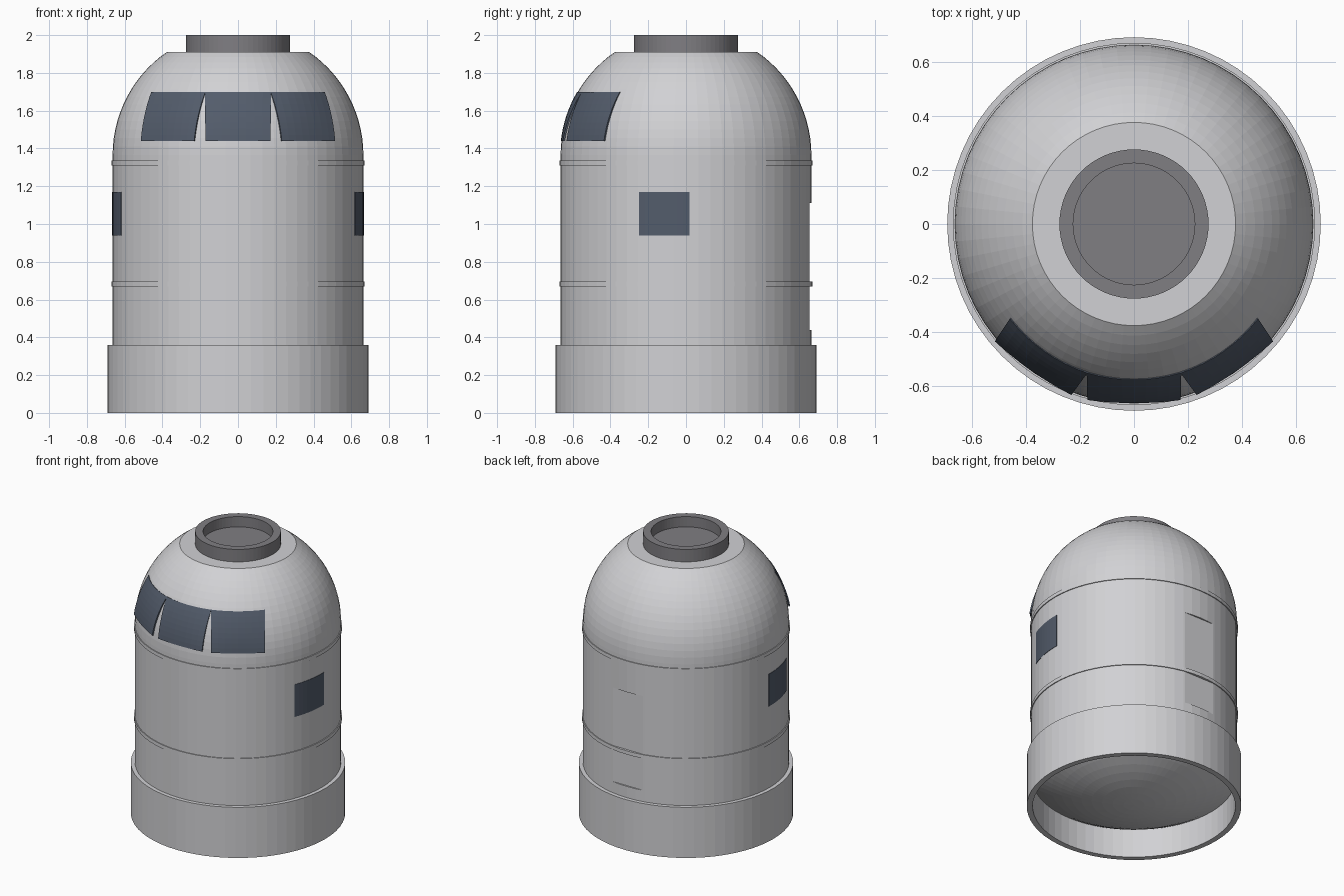
import bpy, bmesh, math

if "Cube" in bpy.data.objects:
    bpy.data.objects.remove(bpy.data.objects["Cube"], do_unlink=True)

SIDES = 64
R = 0.664         # hull radius
DOME_Z = 1.364    # height of the dome's centre


def material(name, colour):
    mat = bpy.data.materials.new(name)
    mat.use_nodes = True
    mat.diffuse_color = (*colour, 1)
    bsdf = next(n for n in mat.node_tree.nodes if n.type == "BSDF_PRINCIPLED")
    bsdf.inputs["Base Color"].default_value = (*colour, 1)
    return mat


hull_grey = material("hull grey", (0.64, 0.64, 0.66))
collar_grey = material("collar grey", (0.215, 0.21, 0.225))
glass_blue = material("window blue", (0.086, 0.107, 0.147))


def finish(name, bm, mat):
    mesh = bpy.data.meshes.new(name)
    bm.to_mesh(mesh)
    bm.free()
    mesh.materials.append(mat)
    obj = bpy.data.objects.new(name, mesh)
    bpy.context.collection.objects.link(obj)
    return obj


def lathe(name, profile, mat, closed=False):
    """Turn an (r, z) profile about the z axis."""
    bm = bmesh.new()
    verts = [bm.verts.new((r, 0, z)) for r, z in profile]
    ends = verts[1:] + verts[:1] if closed else verts[1:]
    edges = [bm.edges.new(pair) for pair in zip(verts, ends)]
    bmesh.ops.spin(bm, geom=verts + edges, cent=(0, 0, 0), axis=(0, 0, 1),
                   angle=math.tau, steps=SIDES, use_merge=True)
    bmesh.ops.remove_doubles(bm, verts=bm.verts, dist=1e-5)
    bmesh.ops.recalc_face_normals(bm, faces=bm.faces)
    return finish(name, bm, mat)


def pane(name, surface, turn, thickness, cols=8, rows=8):
    """Curved window: surface(s, t) gives points facing -y, then turned about z."""
    bm = bmesh.new()
    grid = [[bm.verts.new(surface(i / cols, j / rows)) for i in range(cols + 1)]
            for j in range(rows + 1)]
    for low, high in zip(grid, grid[1:]):
        for i in range(cols):
            bm.faces.new((low[i], low[i + 1], high[i + 1], high[i]))
    obj = finish(name, bm, glass_blue)
    obj.rotation_euler.z = turn
    solid = obj.modifiers.new("thickness", "SOLIDIFY")
    solid.thickness = thickness
    solid.offset = -1
    return obj


# Hull: deep round heat shield, straight wall, dome and flat top
SHIELD_R = 1.19
shield_angle = math.asin(0.65 / SHIELD_R)
shield = [(SHIELD_R * math.sin(shield_angle * i / 10),
           0.01 + SHIELD_R * (1 - math.cos(shield_angle * i / 10))) for i in range(11)]
top_angle = math.acos(0.376 / R)
dome = [(R * math.cos(top_angle * i / 14), DOME_Z + R * math.sin(top_angle * i / 14))
        for i in range(15)]
hull = lathe("hull", shield + [(R, shield[-1][1])] + dome + [(0, dome[-1][1])], hull_grey)

# Flat hatch recess on the back of the hull
bpy.ops.mesh.primitive_cube_add(size=1, location=(0, 0.753, 0.775))
cutter = bpy.context.object
cutter.name = "hatch_cutter"
cutter.scale = (0.4, 0.2, 0.67)
cutter.hide_render = True
cutter.hide_set(True)
cut = hull.modifiers.new("hatch", "BOOLEAN")
cut.operation = "DIFFERENCE"
cut.solver = "EXACT"
cut.object = cutter

# Open skirt around the base
lathe("base_skirt", [(0.653, 0), (0.691, 0), (0.691, 0.36), (0.653, 0.36)],
      hull_grey, closed=True)

# Raised bands round the hull
for name, z in (("lower_band", 0.683), ("upper_band", 1.322)):
    lathe(name, [(0.65, z - 0.013), (0.67, z - 0.013),
                 (0.67, z + 0.013), (0.65, z + 0.013)], hull_grey, closed=True)

# Docking collar with a sunken floor
lathe("docking_collar", [(0, 1.927), (0.225, 1.927), (0.225, 2), (0.276, 2), (0.276, 1.9)],
      collar_grey)


# Cockpit windows, a little flatter than the dome at the sill
def cockpit_surface(s, t):
    z = 1.44 + 0.26 * t
    x = (s - 0.5) * (0.345 + 0.005 * t)
    ring = math.sqrt((R + 0.003) ** 2 - (z - DOME_Z) ** 2)
    drop = ring - math.sqrt(ring ** 2 - x ** 2)
    return (x, -ring + drop * (0.5 + 0.45 * t), z)


for name, degrees in (("right", -35), ("centre", 0), ("left", 35)):
    pane(name + "_cockpit_window", cockpit_surface, math.radians(degrees), 0.009)


# Side windows wrapped on the wall
def side_surface(s, t, r=R + 0.002):
    a = (s - 0.5) * 2 * math.asin(0.135 / r)
    return (r * math.sin(a), -r * math.cos(a), 0.94 + 0.23 * t)


lean = math.asin(0.117 / R)
for name, side in (("left", 1), ("right", -1)):
    pane(name + "_side_window", side_surface, side * (math.pi / 2 - lean), 0.008)
